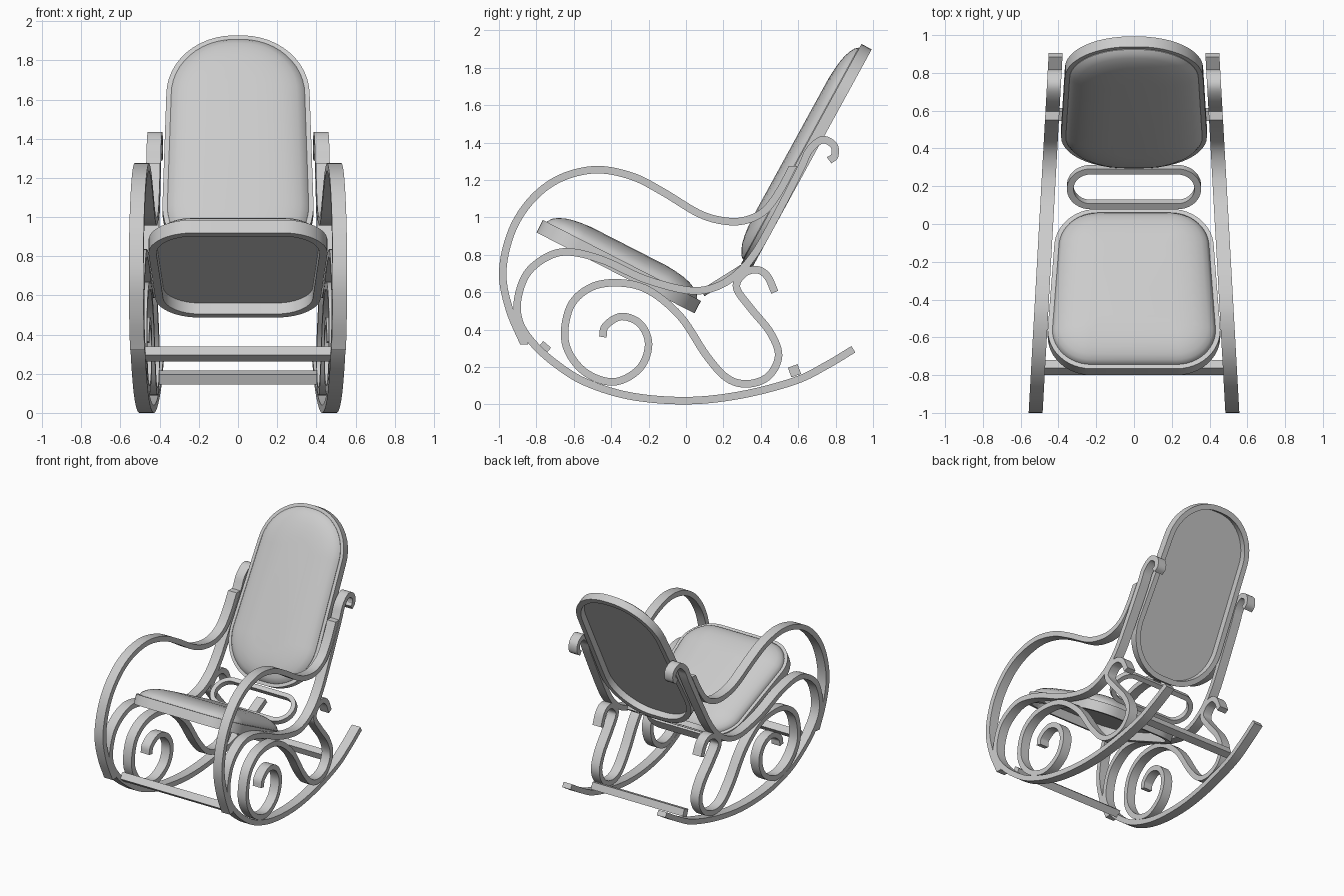
import bpy, bmesh
from math import radians, sin, cos, pi
from mathutils import Vector, Matrix

cube = bpy.data.objects.get("Cube")
if cube:
    bpy.data.objects.remove(cube)

grey = bpy.data.materials.new("light_grey")
grey.use_nodes = True
COLOR = (0.6, 0.6, 0.6, 1)
grey.diffuse_color = COLOR
grey.node_tree.nodes["Principled BSDF"].inputs["Base Color"].default_value = COLOR

STRIP_WIDTH, STRIP_THICK = 0.074, 0.04
parts = []


def finish(name, bm):
    bmesh.ops.recalc_face_normals(bm, faces=bm.faces)
    mesh = bpy.data.meshes.new(name)
    bm.to_mesh(mesh)
    bm.free()
    mesh.materials.append(grey)
    obj = bpy.data.objects.new(name, mesh)
    bpy.context.collection.objects.link(obj)
    parts.append(obj)
    return obj


def bridge(bm, a, b):
    n = len(a)
    for i in range(n):
        j = (i + 1) % n
        bm.faces.new((a[i], a[j], b[j], b[i]))


def mirror(obj):
    obj.modifiers.new("Mirror", "MIRROR").use_axis = (True, False, False)


def side_x(y):
    """The side frames converge towards the back."""
    return 0.465 - 0.0558 * y


def smooth_path(points, steps=7):
    p = [Vector(q) for q in points]
    p = [2 * p[0] - p[1]] + p + [2 * p[-1] - p[-2]]
    path = []
    for a, b, c, d in zip(p, p[1:], p[2:], p[3:]):
        for k in range(steps):
            t = k / steps
            path.append(b + (c - a) * t / 2 + (2 * a - 5 * b + 4 * c - d) * t * t / 2
                        + (3 * b - a - 3 * c + d) * t ** 3 / 2)
    return path + [p[-2]]


def bent_strip(name, points, level_ends=False):
    """Flat strip bent along a (y, z) path, mirrored to both sides."""
    path = smooth_path(points)
    last = len(path) - 1
    bm = bmesh.new()
    sections = []
    for i, p in enumerate(path):
        t = (path[min(i + 1, last)] - path[max(i - 1, 0)]).normalized()
        n = Vector((-t.y, t.x)) * STRIP_THICK / 2
        if level_ends and i in (0, last):
            n = Vector((n.x / t.y ** 2, 0))
        ring = []
        for sx, sn in ((-1, -1), (1, -1), (1, 1), (-1, 1)):
            q = p + n * sn
            ring.append(bm.verts.new((side_x(q.x) + sx * STRIP_WIDTH / 2, q.x, q.y)))
        sections.append(ring)
    for a, b in zip(sections, sections[1:]):
        bridge(bm, a, b)
    bm.faces.new(sections[0])
    bm.faces.new(sections[-1])
    mirror(finish(name, bm))


def outline(low, high, length, radius, inset, h):
    """Rounded trapezoid, half widths low and high at its two ends."""
    r = max(radius - inset, 0.03)
    pts = []
    for c, (sx, sy) in enumerate(((1, 1), (-1, 1), (-1, -1), (1, -1))):
        w = (high if sy > 0 else low) - inset
        for k in range(13):
            a = (c + k / 12) * pi / 2
            pts.append((sx * (w - r) + r * cos(a),
                        sy * (length / 2 - inset - r) + r * sin(a), h))
    return pts


def lofted(name, shape, profile, closed, place):
    """Stack outlines by (inset, height); closed makes a ring, else capped."""
    bm = bmesh.new()
    rings = [[bm.verts.new(v) for v in outline(*shape, i, h)] for i, h in profile]
    for a, b in zip(rings, rings[1:]):
        bridge(bm, a, b)
    if closed:
        bridge(bm, rings[-1], rings[0])
    else:
        bm.faces.new(rings[0])
        bm.faces.new(rings[-1])
    bm.transform(place)
    return finish(name, bm)


def frame(name, shape, wall, depth, place):
    lofted(name, shape, ((0, 0), (0, depth), (wall, depth), (wall, 0)), True, place)


def cushion(name, shape, depth, puff, place):
    """Flat underside set high in the frame, domed top of height puff."""
    dome = ((.025, .05), (.04, .32), (.065, .53), (.1, .72),
            (.14, .85), (.19, .94), (.25, 1))
    profile = [(.025, depth - .012)] + [(i, depth + h * puff) for i, h in dome]
    lofted(name, shape, profile, False, place)


def tilted(y, z, angle):
    return Matrix.Translation((0, y, z)) @ Matrix.Rotation(radians(angle), 4, "X")


# Rocker, seat rail and back post: one continuous bent strip
bent_strip("rocker_and_post", [
    (.895, .295), (.75, .208), (.58, .125), (.29, .05), (0, .02), (-.3, .045),
    (-.54, .12), (-.7, .22), (-.82, .33), (-.89, .44), (-.9, .56), (-.85, .7),
    (-.74, .79), (-.62, .815), (-.44, .77), (-.22, .67), (.01, .61), (.15, .625),
    (.27, .695), (.37, .81), (.475, .995), (.61, 1.255), (.66, 1.36),
    (.73, 1.415), (.79, 1.385), (.795, 1.33), (.765, 1.305)])

# Armrest sweeping forward and down to the rocker
bent_strip("armrest", [
    (-.865, .32), (-.945, .51), (-.98, .71), (-.93, .93), (-.82, 1.1), (-.67, 1.21),
    (-.48, 1.255), (-.29, 1.22), (-.13, 1.14), (.07, 1.02), (.21, .98),
    (.32, .985), (.42, 1.035), (.5, 1.14), (.572, 1.275)], level_ends=True)

# Decorative scroll between rocker and seat
bent_strip("side_scroll", [
    (-.445, .36), (-.43, .42), (-.345, .47), (-.245, .43), (-.2, .32), (-.25, .19),
    (-.39, .12), (-.55, .18), (-.645, .33), (-.62, .52), (-.51, .625),
    (-.36, .65), (-.2, .61), (-.03, .47), (.11, .26), (.22, .14), (.33, .11),
    (.44, .15), (.495, .26), (.45, .385), (.345, .515), (.27, .625),
    (.31, .7), (.38, .72), (.435, .685), (.475, .6)])

# Seat, backrest and the oval link between them
seat = (0.457, 0.423, 0.95, 0.23)
seat_place = tilted(-0.377, 0.703, -27.1)
frame("seat_frame", seat, 0.04, 0.075, seat_place)
cushion("seat_cushion", seat, 0.075, 0.084, seat_place)

back = (0.386, 0.366, 1.34, 0.345)
back_place = tilted(0.671, 1.31, 61.3)
frame("back_frame", back, 0.04, 0.062, back_place)
cushion("back_cushion", back, 0.062, 0.066, back_place)

frame("oval_link", (0.355, 0.355, 0.252, 0.125), 0.035, 0.04, tilted(0.206, 0.645, 32))

# Cross bars tying the two rockers together
for name, y, z, size, angle in (("front_crossbar", -.76, .3, .055, -40),
                                ("rear_crossbar", .58, .18, .055, 20)):
    bm = bmesh.new()
    bmesh.ops.create_cube(bm, size=1)
    bm.transform(tilted(y, z, angle) @ Matrix.Diagonal((2 * side_x(y) - .06, size, size, 1)))
    finish(name, bm)

# Smooth shading with crisp edges
bpy.ops.object.select_all(action="DESELECT")
for obj in parts:
    obj.select_set(True)
bpy.context.view_layer.objects.active = parts[0]
bpy.ops.object.shade_smooth_by_angle(angle=radians(40))
